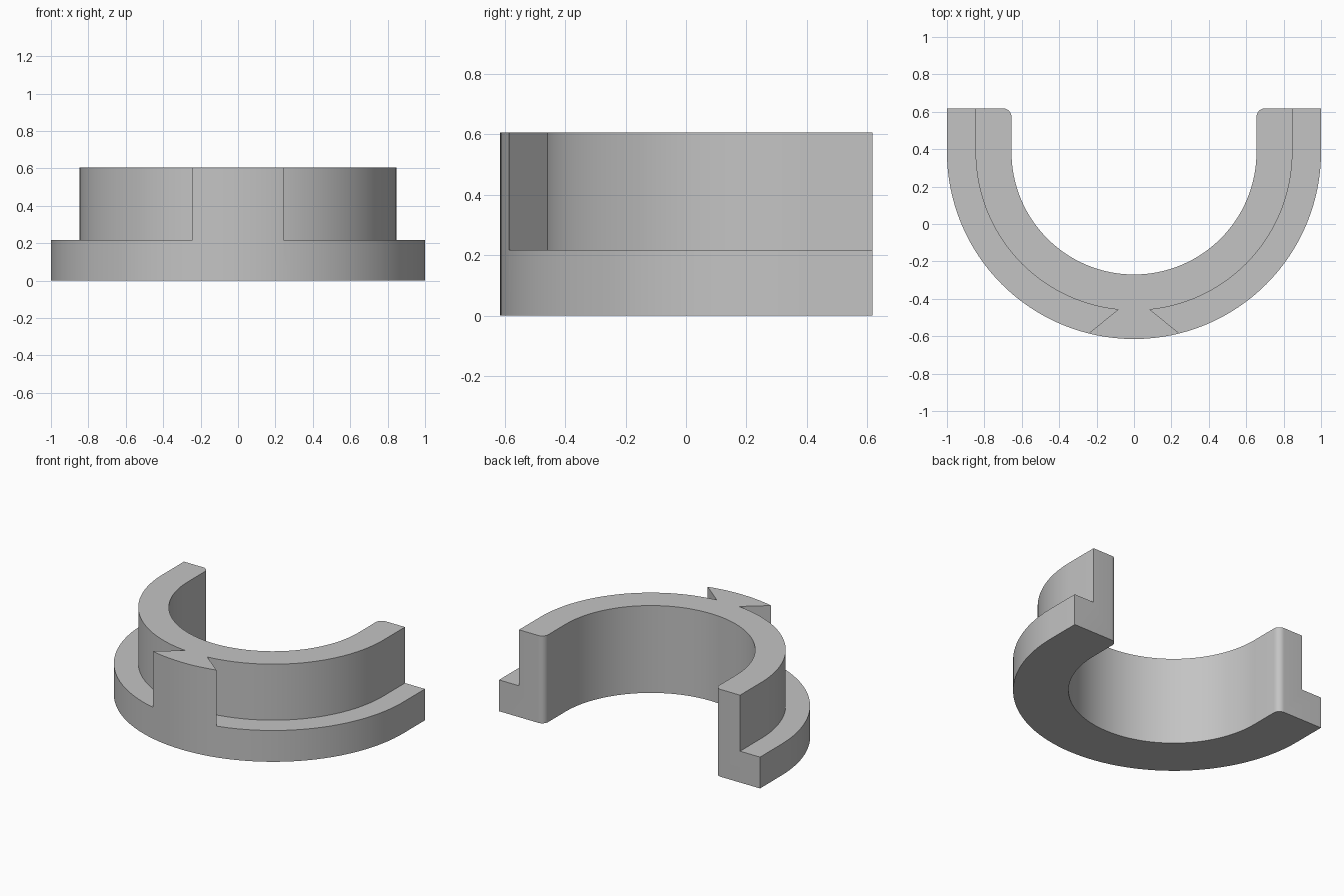
import bpy, bmesh
from math import sin, cos, pi, asin

cube = bpy.data.objects.get("Cube")
if cube:
    bpy.data.objects.remove(cube)

CENTRE_Y, BACK_Y = 0.385, 0.618
OUTER_R, WALL_R, INNER_R = 1.0, 0.847, 0.655
HEIGHT, LEDGE_Z = 0.605, 0.217
FILLET = 0.045
STEPS = 64

grey = bpy.data.materials.new("plain_grey")
grey.use_nodes = True
colour = (0.55, 0.55, 0.55, 1)
grey.diffuse_color = colour
grey.node_tree.nodes["Principled BSDF"].inputs["Base Color"].default_value = colour


def arc(cx, cy, r, start, end, steps):
    angles = [start + (end - start) * i / steps for i in range(steps + 1)]
    return [(cx + r * cos(a), cy + r * sin(a)) for a in angles]


def prism(name, outline, z0, z1):
    """Extrude a flat outline from z0 up to z1."""
    bm = bmesh.new()
    face = bm.faces.new([bm.verts.new((x, y, z0)) for x, y in outline])
    top = bmesh.ops.extrude_face_region(bm, geom=[face])["geom"]
    verts = [v for v in top if isinstance(v, bmesh.types.BMVert)]
    bmesh.ops.translate(bm, verts=verts, vec=(0, 0, z1 - z0))
    bmesh.ops.recalc_face_normals(bm, faces=bm.faces)
    mesh = bpy.data.meshes.new(name)
    bm.to_mesh(mesh)
    bm.free()
    mesh.materials.append(grey)
    obj = bpy.data.objects.new(name, mesh)
    bpy.context.collection.objects.link(obj)
    return obj


# Full-height horseshoe with rounded inner corners at its open ends
fx, fy = INNER_R + FILLET, BACK_Y - FILLET
outline = [(-OUTER_R, BACK_Y)]
outline += arc(0, CENTRE_Y, OUTER_R, pi, 2 * pi, STEPS)
outline += [(OUTER_R, BACK_Y)]
outline += arc(fx, fy, FILLET, pi / 2, pi, 8)
outline += arc(0, CENTRE_Y, INNER_R, 2 * pi, pi, STEPS)
outline += arc(-fx, fy, FILLET, 0, pi / 2, 8)
body = prism("horseshoe_body", outline, 0, HEIGHT)

# Cut the ledge on both sides, leaving a dovetail key at the front
key_x = 0.085
root = asin(key_x / WALL_R) - pi / 2
side = [(WALL_R, 0.75)] + arc(0, CENTRE_Y, WALL_R, 0, root, STEPS // 2)
side += [(0.405, -0.715), (1.1, -0.715), (1.1, 0.75)]
for sign in (1, -1):
    cutter = prism("ledge_cutter", [(sign * x, y) for x, y in side], LEDGE_Z, 0.8)
    cutter.hide_render = True
    cut = body.modifiers.new("ledge", "BOOLEAN")
    cut.operation = "DIFFERENCE"
    cut.solver = "EXACT"
    cut.object = cutter
    bpy.context.view_layer.objects.active = body
    bpy.ops.object.modifier_apply(modifier=cut.name)
    bpy.data.objects.remove(cutter)

# Smooth curved walls, crisp corners
bpy.ops.object.select_all(action="DESELECT")
body.select_set(True)
bpy.context.view_layer.objects.active = body
bpy.ops.object.shade_smooth_by_angle(angle=pi / 6)
